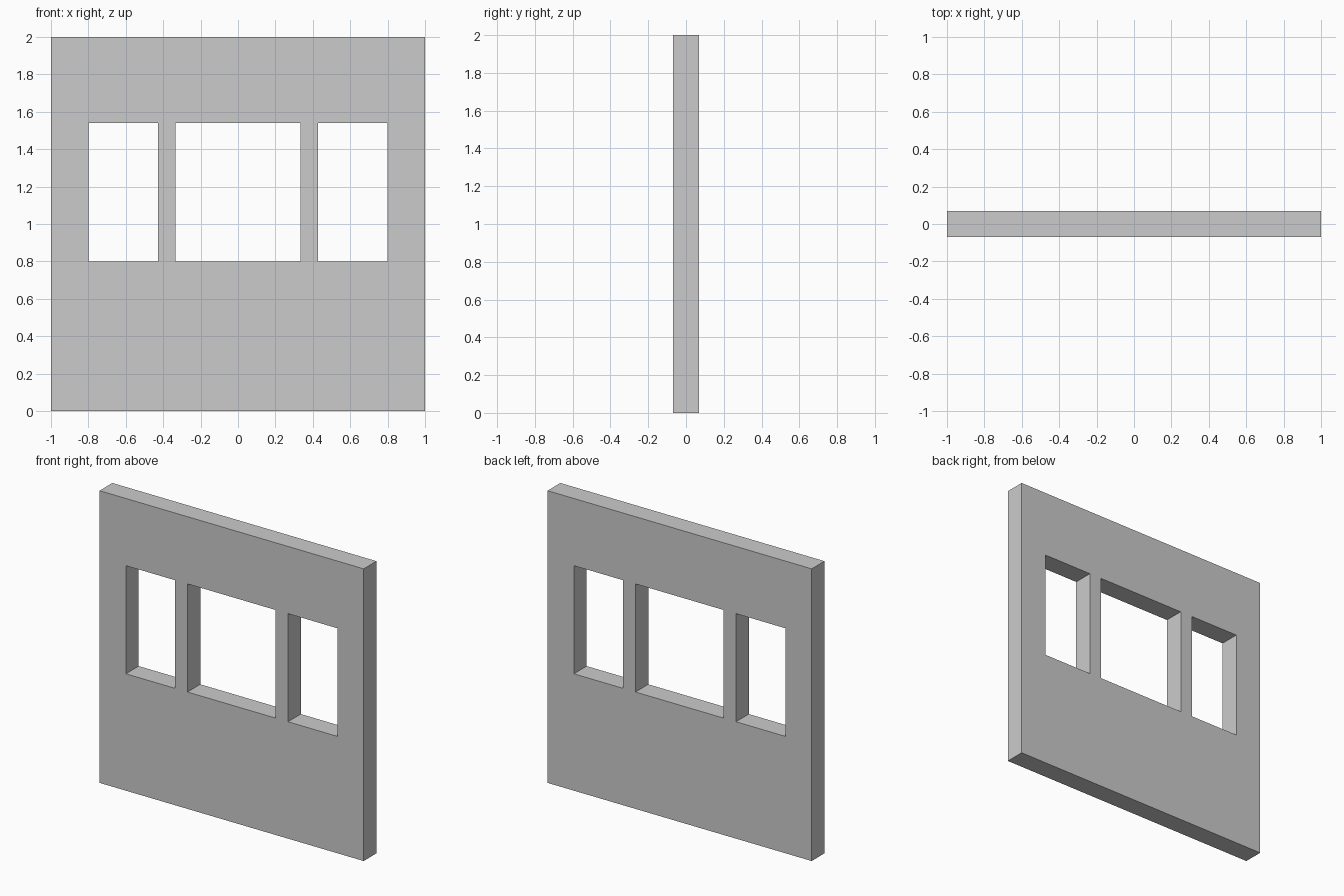
import bpy, bmesh

if "Cube" in bpy.data.objects:
    bpy.data.objects.remove(bpy.data.objects["Cube"])

HALF_DEPTH = 0.069
# Grid lines of the wall; windows are the odd columns of the middle row
XS = [-1.0, -0.80, -0.427, -0.334, 0.334, 0.427, 0.80, 1.0]
ZS = [0.0, 0.80, 1.54, 2.0]

bm = bmesh.new()

# Front face of the wall, leaving out the three window openings
verts = [[bm.verts.new((x, -HALF_DEPTH, z)) for z in ZS] for x in XS]
for i in range(len(XS) - 1):
    for j in range(len(ZS) - 1):
        if j == 1 and i % 2 == 1:
            continue
        bm.faces.new((verts[i][j], verts[i + 1][j],
                      verts[i + 1][j + 1], verts[i][j + 1]))

# Extrude to full thickness, keeping the front face, so openings get reveals
front = bm.faces[:]
result = bmesh.ops.extrude_face_region(bm, geom=front, use_keep_orig=True)
moved = [g for g in result["geom"] if isinstance(g, bmesh.types.BMVert)]
bmesh.ops.translate(bm, verts=moved, vec=(0, 2 * HALF_DEPTH, 0))
bmesh.ops.recalc_face_normals(bm, faces=bm.faces[:])

mesh = bpy.data.meshes.new("window_wall")
bm.to_mesh(mesh)
bm.free()
wall = bpy.data.objects.new("window_wall", mesh)
bpy.context.collection.objects.link(wall)
